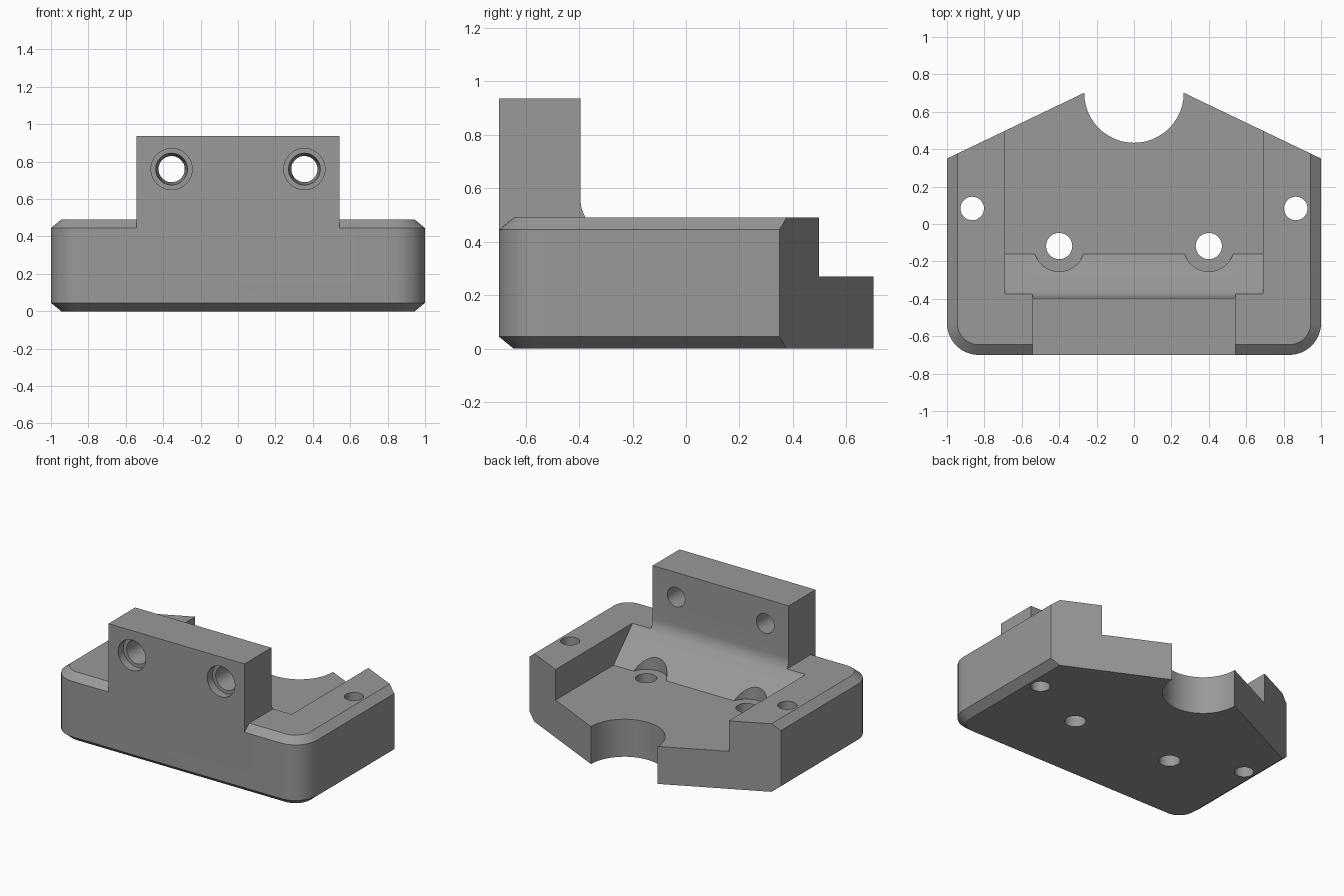
import bpy, bmesh, math

if "Cube" in bpy.data.objects:
    bpy.data.objects.remove(bpy.data.objects["Cube"])

def make(name, rings):
    """Solid lofted through closed rings of equal length, capped at both ends."""
    bm = bmesh.new()
    loops = [[bm.verts.new(p) for p in ring] for ring in rings]
    n = len(loops[0])
    for a, b in zip(loops, loops[1:]):
        for i in range(n):
            bm.faces.new((a[i], a[(i + 1) % n], b[(i + 1) % n], b[i]))
    bm.faces.new(loops[0])
    bm.faces.new(loops[-1])
    bmesh.ops.recalc_face_normals(bm, faces=bm.faces)
    mesh = bpy.data.meshes.new(name)
    bm.to_mesh(mesh)
    bm.free()
    ob = bpy.data.objects.new(name, mesh)
    bpy.context.collection.objects.link(ob)
    return ob

def circle(r, n=48):
    return [(r * math.cos(2 * math.pi * i / n), r * math.sin(2 * math.pi * i / n)) for i in range(n)]

def drill_z(name, x, y, r, z0, z1):
    return make(name, [[(x + u, y + v, z) for u, v in circle(r)] for z in (z0, z1)])

def drill_y(name, x, z, steps):
    """Stepped drill along y from (y, radius) pairs."""
    return make(name, [[(x + u, y, z + v) for u, v in circle(r)] for y, r in steps])

def combine(target, tool, operation):
    mod = target.modifiers.new(tool.name, 'BOOLEAN')
    mod.operation, mod.solver, mod.object = operation, 'EXACT', tool
    bpy.context.view_layer.objects.active = target
    bpy.ops.object.modifier_apply(modifier=mod.name)
    bpy.data.objects.remove(tool)

def base_ring(z, inset):
    """Base outline with rounded front corners, running past the back."""
    r, cx, cy = 0.17 - inset, 0.83, -0.53
    right = [(cx + r * math.sin(t), cy - r * math.cos(t))
             for t in (math.pi / 2 * i / 12 for i in range(13))] + [(1 - inset, 1.2)]
    left = [(-x, y) for x, y in reversed(right)]
    return [(x, y, z) for x, y in right + left]

# Base with chamfered top and bottom rims
base = make("mounting_bracket", [base_ring(0, 0.055), base_ring(0.045, 0),
                                 base_ring(0.445, 0), base_ring(0.49, 0.055)])

# Upright plate on the front edge
W = 0.542
plate = make("upright_plate", [[(-W, -0.7, z), (W, -0.7, z), (W, -0.3, z), (-W, -0.3, z)]
                               for z in (0.2, 0.937)])
combine(base, plate, 'UNION')

# Angled back and round notch
back = [(-1.2, 0.254), (0, 0.829), (1.2, 0.254), (1.2, 1.5), (-1.2, 1.5)]
combine(base, make("back_cut", [[(x, y, z) for x, y in back] for z in (-0.5, 1.5)]), 'DIFFERENCE')
combine(base, drill_z("notch_cut", 0, 0.7, 0.266, -0.5, 1.5), 'DIFFERENCE')

# Pocket: flat floor, 45 degree ramp, fillet up into the plate
fillet = [(-0.262 - 0.133 * math.cos(t), 0.56 - 0.133 * math.sin(t))
          for t in (math.pi / 4 * i / 8 for i in range(8, -1, -1))]
pocket = [(-0.16, 0.27)] + fillet + [(-0.395, 1.2), (1.5, 1.2), (1.5, 0.27)]
combine(base, make("pocket_cut", [[(x, y, z) for y, z in pocket] for x in (-0.69, 0.69)]), 'DIFFERENCE')

# Screw holes
for s in (-1, 1):
    for tool in (
        drill_z("side_hole", s * 0.865, 0.083, 0.063, -0.5, 1),
        drill_z("floor_spotface", s * 0.4, -0.118, 0.136, 0.27, 0.8),
        drill_z("floor_hole", s * 0.4, -0.118, 0.07, -0.5, 0.5),
        drill_y("plate_hole", s * 0.355, 0.76,
                [(-0.9, 0.11), (-0.64, 0.11), (-0.64, 0.085), (-0.48, 0.07), (-0.2, 0.07)]),
    ):
        combine(base, tool, 'DIFFERENCE')

# Single grey finish
grey = bpy.data.materials.new("grey")
grey.diffuse_color = (0.32, 0.32, 0.32, 1)
grey.use_nodes = True
grey.node_tree.nodes["Principled BSDF"].inputs["Base Color"].default_value = grey.diffuse_color
base.data.materials.clear()
base.data.materials.append(grey)
for p in base.data.polygons:
    p.material_index = 0

bpy.ops.object.select_all(action='DESELECT')
base.select_set(True)
bpy.context.view_layer.objects.active = base
bpy.ops.object.shade_smooth_by_angle(angle=math.radians(25))
